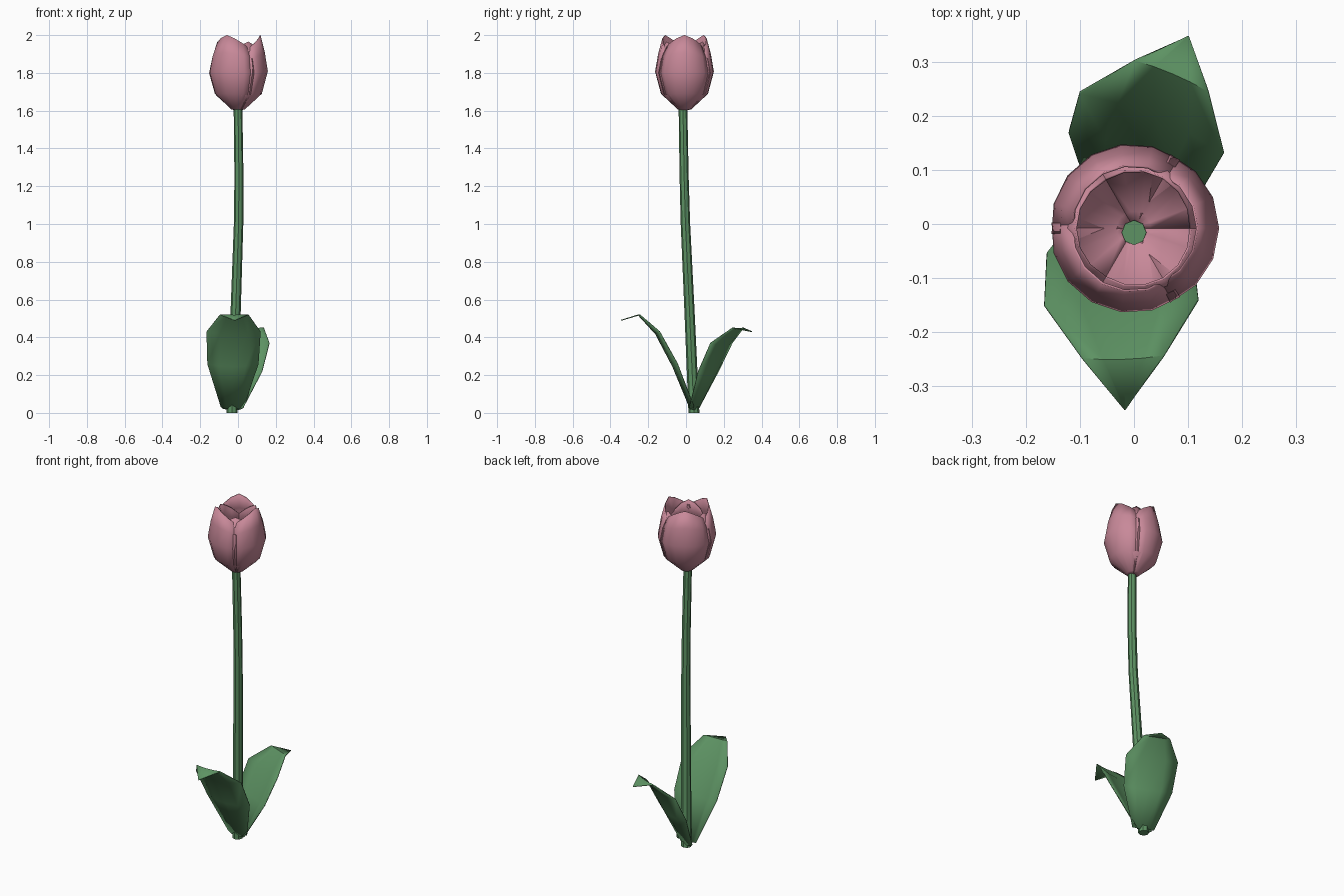
import bpy, bmesh, math
from mathutils import Vector

if "Cube" in bpy.data.objects:
    bpy.data.objects.remove(bpy.data.objects["Cube"])


def material(name, rgb):
    m = bpy.data.materials.new(name)
    m.diffuse_color = (*rgb, 1)
    m.use_nodes = True
    m.node_tree.nodes["Principled BSDF"].inputs["Base Color"].default_value = m.diffuse_color
    return m


GREEN = material("leaf green", (0.11, 0.29, 0.125))
PINK = material("petal pink", (0.58, 0.25, 0.32))


def grid_object(name, rows, mat, thickness=0.0, closed=False, angle=35):
    """Skin rows of points into a surface; closed rows become a capped tube."""
    bm = bmesh.new()
    vr = [[bm.verts.new(p) for p in row] for row in rows]
    n = len(rows[0])
    for a, b in zip(vr, vr[1:]):
        for i in range(n if closed else n - 1):
            j = (i + 1) % n
            bm.faces.new((a[i], a[j], b[j], b[i]))
    if closed:
        bm.faces.new(vr[0][::-1])
        bm.faces.new(vr[-1])
    bmesh.ops.remove_doubles(bm, verts=bm.verts, dist=0.0005)
    bmesh.ops.recalc_face_normals(bm, faces=bm.faces)
    me = bpy.data.meshes.new(name)
    bm.to_mesh(me)
    bm.free()
    me.materials.append(mat)
    ob = bpy.data.objects.new(name, me)
    bpy.context.collection.objects.link(ob)
    if thickness:
        s = ob.modifiers.new("thickness", "SOLIDIFY")
        s.thickness = thickness
        s.offset = 0
    bpy.ops.object.select_all(action="DESELECT")
    ob.select_set(True)
    bpy.context.view_layer.objects.active = ob
    bpy.ops.object.shade_smooth_by_angle(angle=math.radians(angle))
    return ob


# Stem: gently curved, tapering tube (x, y, z, radius)
path = [(-0.032, 0.042, 0, 0.029), (-0.012, 0.018, 0.55, 0.027),
        (0.003, -0.003, 1.0, 0.025), (0.005, -0.010, 1.25, 0.024),
        (0.0, -0.016, 1.615, 0.023)]
grid_object("stem", [[(x + r * math.cos(k * math.tau / 8), y + r * math.sin(k * math.tau / 8), z)
                      for k in range(8)] for x, y, z, r in path], GREEN, closed=True)


# Leaves: cupped blades that bend over at the tip
def leaf(name, heading, stations):
    d = Vector((math.cos(heading), math.sin(heading), 0))
    side = Vector((-d.y, d.x, 0))
    base = Vector((-0.03, 0.04, 0))
    rows = []
    for dist, z, half, cup in stations:
        c = base + d * dist + Vector((0, 0, z))
        rows.append([c + side * half * t + (d * 0.8 - Vector((0, 0, 0.6))) * cup * (1 - t * t)
                     for t in (-1, -0.5, 0, 0.5, 1)])
    grid_object(name, rows, GREEN, 0.005)


leaf("front_leaf", math.radians(-88),
     [(0.0, 0.03, 0.06, 0.02), (0.09, 0.26, 0.135, 0.025), (0.185, 0.43, 0.143, 0.02),
      (0.288, 0.52, 0.075, 0.005), (0.385, 0.49, 0.001, 0)])
leaf("back_leaf", math.radians(67),
     [(0.0, 0.025, 0.06, 0.02), (0.085, 0.22, 0.135, 0.025), (0.16, 0.37, 0.145, 0.02),
      (0.256, 0.45, 0.073, 0.005), (0.335, 0.43, 0.001, 0)])

# Flower: three outer petals over three inner ones, (radius, height fraction)
PROFILE = [(0.012, 0), (0.035, 0.015), (0.122, 0.22), (0.153, 0.52), (0.137, 0.77), (0.115, 1.0)]


def petal(name, centre, scale, top, spread):
    rows = []
    for r, f in PROFILE:
        row = []
        for k in range(7):
            t = k / 3 - 1
            a = centre + t * math.radians(spread)
            # the rim falls away from the pointed tip to both sides
            z = 1.603 + (top - 1.603) * f - 0.075 * abs(t) ** 1.3 * f ** 3
            rr = r * scale * (1 - 0.03 * t * t)
            row.append((rr * math.cos(a), -0.008 + rr * math.sin(a), z))
        rows.append(row)
    grid_object(name, rows, PINK, 0.004, angle=45)


for i in range(3):
    petal(f"outer_petal_{i + 1}", i * math.tau / 3, 1.02, 2.0, 64)
    petal(f"inner_petal_{i + 1}", i * math.tau / 3 + math.pi / 3, 0.94, 1.965, 60)
